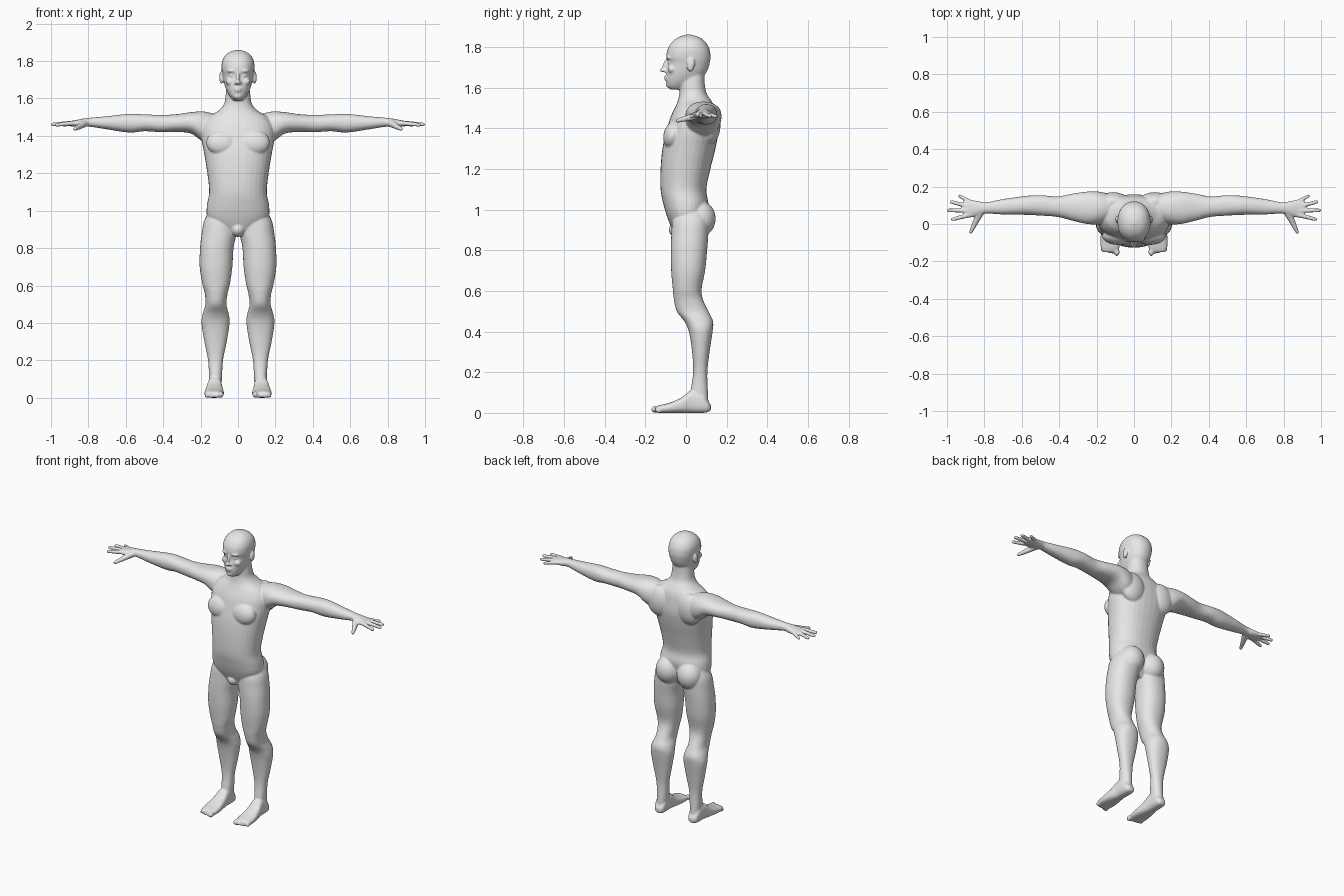
import bpy
import bmesh
import math
from mathutils import Vector, Matrix

if "Cube" in bpy.data.objects:
    bpy.data.objects.remove(bpy.data.objects["Cube"], do_unlink=True)

parts = []
SIDES = 32
STEPS = 5


def add_part(name, bm, mirrored):
    """Turn a bmesh into an object, with a mirrored twin when it is a side part."""
    bmesh.ops.recalc_face_normals(bm, faces=bm.faces)
    mesh = bpy.data.meshes.new(name)
    bm.to_mesh(mesh)
    bm.free()
    obj = bpy.data.objects.new(name, mesh)
    bpy.context.collection.objects.link(obj)
    if mirrored:
        mirror = obj.modifiers.new("mirror", "MIRROR")
        mirror.use_mirror_merge = False
    parts.append(obj)
    return obj


def smooth_rows(rows):
    """Spline through the section rows so that the outline flows."""
    rows = [Vector(row) for row in rows]
    result = []
    for i in range(len(rows) - 1):
        before, start = rows[max(i - 1, 0)], rows[i]
        end, after = rows[i + 1], rows[min(i + 2, len(rows) - 1)]
        tangent_a, tangent_b = (end - before) / 2, (after - start) / 2
        for step in range(STEPS):
            t = step / STEPS
            bend = t * t * (3 - 2 * t)
            result.append(start * (1 - bend) + end * bend
                          + tangent_a * (t * (1 - t) ** 2)
                          - tangent_b * (t * t * (1 - t)))
    result.append(rows[-1])
    return result


def loft(name, axis, rows, mirrored=False, power=2.2):
    """Skin rounded sections, each given as position, low/high, low/high."""
    bm = bmesh.new()
    rings = []
    for pos, a_low, a_high, b_low, b_high in smooth_rows(rows):
        ring = []
        for k in range(SIDES):
            angle = math.tau * k / SIDES
            c, s = math.cos(angle), math.sin(angle)
            u = math.copysign(abs(c) ** (2 / power), c)
            v = math.copysign(abs(s) ** (2 / power), s)
            a = (a_low + a_high) / 2 + u * (a_high - a_low) / 2
            b = (b_low + b_high) / 2 + v * (b_high - b_low) / 2
            point = {"x": (pos, a, b), "y": (a, pos, b), "z": (a, b, pos)}[axis]
            ring.append(bm.verts.new(point))
        rings.append(ring)
    for lower, upper in zip(rings, rings[1:]):
        for k in range(SIDES):
            n = (k + 1) % SIDES
            bm.faces.new((lower[k], lower[n], upper[n], upper[k]))
    bm.faces.new(rings[0])
    bm.faces.new(rings[-1])
    return add_part(name, bm, mirrored)


def symmetric(rows):
    """Expand rows of height, half width, front, back into full sections."""
    return [(z, -half, half, front, back) for z, half, front, back in rows]


def blob(name, center, radii, mirrored=True, tilt=0.0):
    """Ellipsoid muscle or facial form, optionally tilted about x."""
    bm = bmesh.new()
    matrix = (Matrix.Translation(center) @ Matrix.Rotation(tilt, 4, "X")
              @ Matrix.Diagonal((*radii, 1)))
    bmesh.ops.create_uvsphere(bm, u_segments=24, v_segments=16, radius=1, matrix=matrix)
    return add_part(name, bm, mirrored)


def digit(name, start, end, thick, thin):
    """Tapered finger with rounded ends."""
    bm = bmesh.new()
    start, end = Vector(start), Vector(end)
    along = end - start
    turn = along.to_track_quat("Z", "Y").to_matrix().to_4x4()
    bmesh.ops.create_cone(bm, cap_ends=True, segments=16, radius1=thick, radius2=thin,
                          depth=along.length,
                          matrix=Matrix.Translation((start + end) / 2) @ turn)
    for place, radius in ((start, thick), (end, thin)):
        bmesh.ops.create_uvsphere(bm, u_segments=16, v_segments=10, radius=radius,
                                  matrix=Matrix.Translation(place))
    return add_part(name, bm, True)


# Torso and neck
loft("torso", "z", symmetric([
    (.87, .04, -.05, .06), (.92, .13, -.075, .09), (.97, .165, -.095, .1),
    (1.03, .166, -.112, .11), (1.1, .154, -.125, .1), (1.2, .164, -.125, .12),
    (1.3, .18, -.116, .145), (1.38, .194, -.098, .158), (1.45, .19, -.078, .153),
    (1.5, .16, -.055, .143), (1.535, .105, -.04, .125), (1.57, .075, -.033, .102),
    (1.62, .066, -.03, .092), (1.68, .06, -.02, .09)]))
blob("chest_muscle", (.085, -.065, 1.365), (.085, .046, .068), tilt=-.2)
blob("shoulder_blade", (.11, .118, 1.42), (.085, .052, .1))
blob("buttock", (.078, .068, .955), (.08, .078, .088))
blob("groin", (0, -.035, .9), (.04, .05, .04), mirrored=False)

# Head
loft("head", "z", symmetric([
    (1.59, .022, -.075, -.01), (1.605, .038, -.092, .02), (1.63, .055, -.098, .06),
    (1.66, .068, -.098, .09), (1.69, .076, -.095, .108), (1.722, .082, -.09, .117),
    (1.75, .087, -.097, .121), (1.79, .087, -.09, .115), (1.825, .073, -.068, .095),
    (1.848, .047, -.037, .065), (1.86, .012, -.002, .025)]))

# Face
blob("brow", (.032, -.081, 1.747), (.026, .016, .008))
blob("eye", (.032, -.075, 1.722), (.014, .014, .009))
blob("cheek", (.042, -.07, 1.69), (.024, .02, .02))
blob("nose_bridge", (0, -.098, 1.71), (.009, .016, .036), mirrored=False, tilt=-.3)
blob("nose_tip", (0, -.113, 1.686), (.012, .016, .011), mirrored=False)
blob("nostril", (.011, -.102, 1.682), (.009, .011, .008))
blob("upper_lip", (0, -.096, 1.653), (.022, .012, .006), mirrored=False)
blob("lower_lip", (0, -.095, 1.641), (.019, .012, .006), mirrored=False)
blob("chin", (0, -.083, 1.612), (.022, .016, .014), mirrored=False)
blob("ear", (.089, .024, 1.712), (.011, .019, .034), tilt=-.15)

# Arm and palm
loft("arm", "x", [
    (.1, .03, .15, 1.36, 1.51), (.18, .0, .172, 1.365, 1.53),
    (.25, .0, .173, 1.412, 1.527), (.33, .018, .162, 1.421, 1.516),
    (.41, .038, .147, 1.42, 1.512), (.5, .045, .154, 1.425, 1.515),
    (.58, .049, .15, 1.418, 1.518), (.7, .051, .133, 1.435, 1.505),
    (.79, .056, .116, 1.449, 1.497), (.83, .047, .121, 1.447, 1.492),
    (.875, .034, .129, 1.449, 1.483), (.91, .042, .122, 1.455, 1.477)], mirrored=True)

# Fingers and thumb
digit("index_finger", (.885, .047, 1.468), (.97, .025, 1.459), .013, .01)
digit("middle_finger", (.89, .072, 1.469), (.991, .073, 1.461), .013, .01)
digit("ring_finger", (.885, .095, 1.468), (.977, .118, 1.46), .013, .01)
digit("little_finger", (.87, .115, 1.466), (.932, .15, 1.458), .012, .009)
digit("thumb_base", (.82, .065, 1.467), (.85, .005, 1.449), .021, .015)
digit("thumb_end", (.85, .005, 1.449), (.872, -.042, 1.437), .015, .01)

# Leg
loft("leg", "z", [
    (.06, .09, .155, .025, .11), (.1, .086, .155, .022, .108),
    (.2, .08, .16, .035, .105), (.3, .06, .18, .03, .116),
    (.4, .045, .195, .014, .131), (.45, .05, .188, -.008, .133),
    (.5, .062, .174, -.046, .11), (.56, .055, .178, -.06, .083),
    (.61, .043, .191, -.065, .077), (.7, .03, .205, -.073, .094),
    (.8, .024, .203, -.075, .104), (.88, .008, .194, -.072, .11),
    (.95, .008, .18, -.065, .11), (1.02, .05, .14, -.03, .08)], mirrored=True)

# Foot and toes
loft("foot", "y", [
    (-.15, .09, .165, .004, .03), (-.13, .079, .177, 0, .038),
    (-.08, .075, .18, 0, .05), (-.02, .081, .172, 0, .077),
    (.025, .086, .163, 0, .11), (.08, .087, .16, 0, .1),
    (.108, .092, .153, .004, .06), (.122, .107, .138, .012, .04)],
    mirrored=True, power=2.7)
for i in range(5):
    size = .017 if i == 0 else .0115
    blob("toe", (.092 + .019 * i, -.15 + .004 * i, size), (size * .9, size * 1.25, size))

# Fuse everything into one continuous skin
bpy.ops.object.select_all(action="DESELECT")
for obj in parts:
    obj.select_set(True)
bpy.context.view_layer.objects.active = parts[0]
bpy.ops.object.convert(target="MESH")
bpy.ops.object.join()
body = bpy.context.view_layer.objects.active
body.name = "body"
remesh = body.modifiers.new("fuse", "REMESH")
remesh.mode = "VOXEL"
remesh.voxel_size = .005
relax = body.modifiers.new("relax", "SMOOTH")
relax.factor = .5
relax.iterations = 5
bpy.ops.object.convert(target="MESH")
body = bpy.context.view_layer.objects.active
bpy.ops.object.shade_smooth()

# Plain grey skin
grey = bpy.data.materials.new("plain_grey")
grey.use_nodes = True
colour = (.8, .8, .8, 1)
grey.diffuse_color = colour
grey.node_tree.nodes["Principled BSDF"].inputs["Base Color"].default_value = colour
body.data.materials.clear()
body.data.materials.append(grey)
